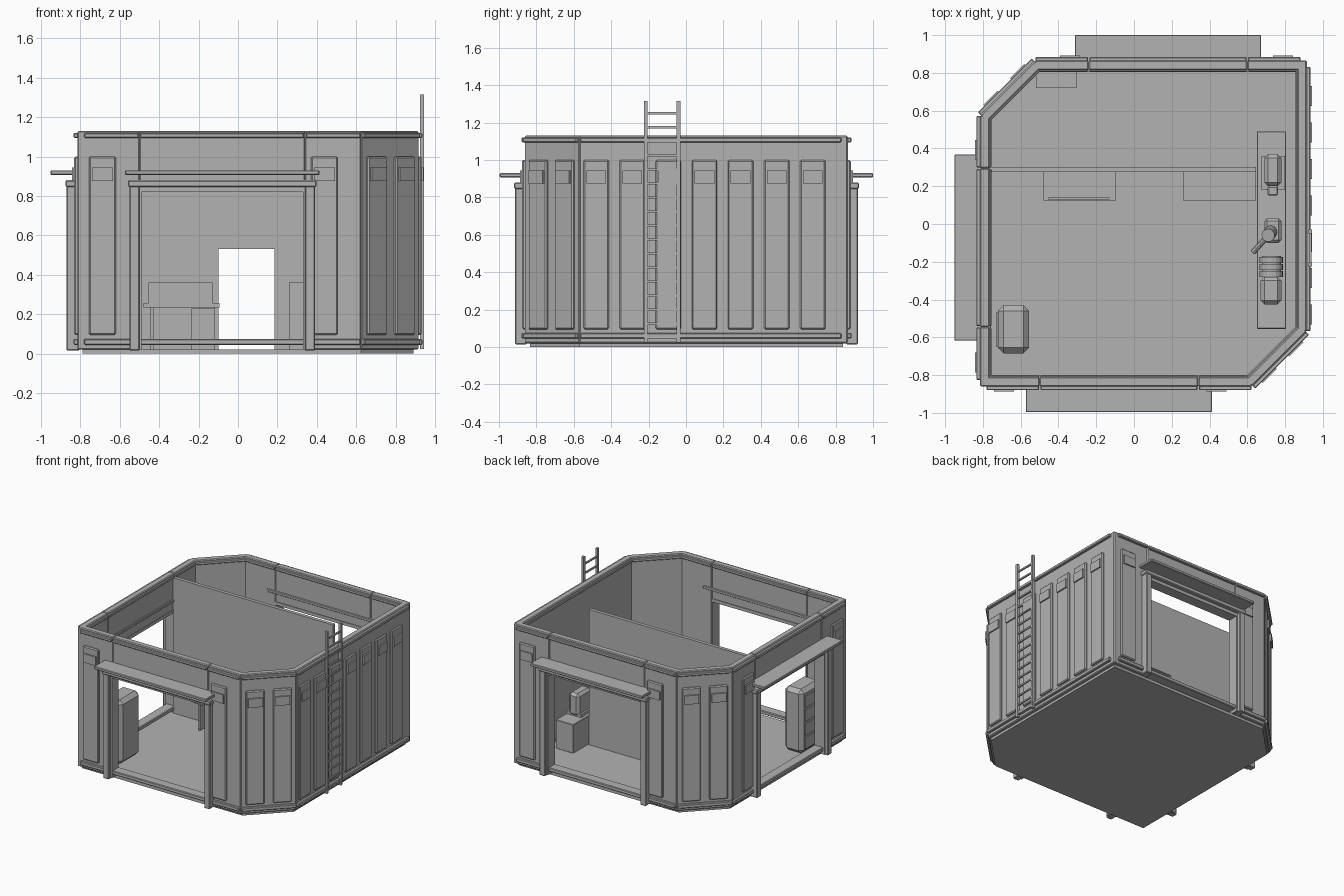
import bpy, bmesh, math
from mathutils import Vector, Matrix

if "Cube" in bpy.data.objects:
    bpy.data.objects.remove(bpy.data.objects["Cube"], do_unlink=True)

grey = bpy.data.materials.new("plain_grey")
grey.use_nodes = True
grey.diffuse_color = (0.45, 0.45, 0.45, 1)
grey.node_tree.nodes["Principled BSDF"].inputs["Base Color"].default_value = (0.45, 0.45, 0.45, 1)


def add(name, bm, bevel=0):
    bmesh.ops.recalc_face_normals(bm, faces=bm.faces)
    mesh = bpy.data.meshes.new(name)
    bm.to_mesh(mesh)
    bm.free()
    mesh.materials.append(grey)
    ob = bpy.data.objects.new(name, mesh)
    bpy.context.collection.objects.link(ob)
    if bevel:
        mod = ob.modifiers.new("bevel", "BEVEL")
        mod.width = bevel
        mod.segments = 1
    return ob


def box(name, xs, ys, zs, frame=Matrix(), bevel=0):
    bm = bmesh.new()
    bmesh.ops.create_cube(bm, size=1)
    for v in bm.verts:
        v.co = frame @ Vector([(r[0] + r[1]) / 2 + c * (r[1] - r[0]) for c, r in zip(v.co, (xs, ys, zs))])
    return add(name, bm, bevel)


def cylinder(name, a, b, radius, sides=12):
    a, b = Vector(a), Vector(b)
    bm = bmesh.new()
    rot = (b - a).to_track_quat("Z", "Y").to_matrix().to_4x4()
    bmesh.ops.create_cone(bm, cap_ends=True, segments=sides, radius1=radius, radius2=radius,
                          depth=(b - a).length, matrix=Matrix.Translation((a + b) / 2) @ rot)
    return add(name, bm)


def wall_frame(start, end, outward):
    """Local x runs along the wall, local y points outward from its outer face."""
    u = (Vector(end) - Vector(start)).normalized()
    n = Vector(outward).normalized()
    return Matrix(((u.x, n.x, 0, start[0]), (u.y, n.y, 0, start[1]), (0, 0, 1, 0), (0, 0, 0, 1)))


# Plan corners: two square corners and two cut corners
L, R, F, B = -0.815, 0.915, -0.86, 0.865
CUT = 0.29
THICK = 0.05
TOP = 1.13
GAP = 0.004


def rails(name, f, t0, t1, threshold=True):
    box(name + "_top_rail", (t0 + GAP, t1 - GAP), (-0.06, 0.02), (1.095, 1.12), f, 0.005)
    if threshold:
        box(name + "_base_rail", (t0 + GAP, t1 - GAP), (-0.06, 0.02), (0.045, 0.075), f, 0.005)


def raised_panel(name, f, t):
    box(name + "_raised_panel", (t - 0.068, t + 0.068), (-0.01, 0.016), (0.095, 1.0), f, 0.007)
    box(name + "_panel_tag", (t - 0.053, t + 0.053), (0, 0.027), (0.875, 0.945), f)


def solid_wall(name, f, length, panels, joints):
    box(name + "_core", (0, length), (-THICK, 0), (0.02, TOP), f, 0.006)
    for a, b in zip(joints, joints[1:]):
        rails(name, f, a, b)
    for t in panels:
        raised_panel(name, f, t)


def door_wall(name, f, length):
    d0, d1 = 0.315, 1.155
    # Flanks and header
    box(name + "_flank", (0, d0), (-THICK, 0), (0.02, TOP), f, 0.006)
    box(name + "_flank", (d1, length), (-THICK, 0), (0.02, TOP), f, 0.006)
    box(name + "_header", (d0, d1), (-THICK, 0), (0.83, TOP), f, 0.006)
    for a, b in ((0.03, d0), (d0, d1), (d1, length)):
        rails(name, f, a, b)
    for t in (0.127, 1.253):
        raised_panel(name, f, t)
    # Door surround
    for a, b, s in ((d0, d0 - 0.05, 1), (d1, d1 + 0.05, -1)):
        box(name + "_door_post", sorted((a, b)), (-0.01, 0.055), (0.015, 0.85), f, 0.005)
        box(name + "_door_jamb", sorted((a, a + s * 0.01)), (-0.055, 0.03), (0.02, 0.83), f)
    box(name + "_door_head", (d0, d1), (-0.055, 0.03), (0.82, 0.845), f)
    box(name + "_lintel", (d0 - 0.058, d1 + 0.058), (-0.01, 0.06), (0.845, 0.88), f, 0.006)
    # Awning slab passes through the wall
    box(name + "_awning", (d0 - 0.073, d1 + 0.073), (-0.058, 0.136), (0.907, 0.93), f, 0.004)


# Outer walls
front_len, side_len = R - CUT - L, B - CUT - F
door_wall("front_wall", wall_frame((L, F), (R, F), (0, -1)), front_len)
door_wall("back_wall", wall_frame((R, B), (L, B), (0, 1)), front_len)
door_wall("right_wall", wall_frame((L, F), (L, B), (-1, 0)), side_len)
solid_wall("left_wall", wall_frame((R, B), (R, F), (1, 0)), side_len,
           [0.187 + i * 0.193 for i in range(7)], (0.03, side_len))
cut_len = CUT * math.sqrt(2)
cut_joints = (0, cut_len)
cut_panels = [cut_len / 2 + s * 0.1 for s in (-1, 1)]
solid_wall("front_cut_wall", wall_frame((R - CUT, F), (R, F + CUT), (1, -1)), cut_len, cut_panels, cut_joints)
solid_wall("back_cut_wall", wall_frame((L + CUT, B), (L, B - CUT), (-1, 1)), cut_len, cut_panels, cut_joints)

# Floor slab
i = 0.025
outline = [(L + i, F + i), (R - CUT, F + i), (R - i, F + CUT), (R - i, B - i), (L + CUT, B - i), (L + i, B - CUT)]
bm = bmesh.new()
slab = bm.faces.new([bm.verts.new((x, y, 0)) for x, y in outline])
ext = bmesh.ops.extrude_face_region(bm, geom=[slab])
bmesh.ops.translate(bm, vec=(0, 0, 0.022),
                    verts=[v for v in ext["geom"] if isinstance(v, bmesh.types.BMVert)])
add("floor", bm)

# Partition with a doorway
py = (0.275, 0.303)
box("partition_right", (L + THICK, -0.1), py, (0.02, 1.1))
box("partition_left", (0.185, 0.645), py, (0.02, 1.1))
box("partition_header", (-0.1, 0.185), py, (0.53, 1.1))

# Ladder
for y in (-0.215, -0.04):
    box("ladder_rail", (0.923, 0.943), (y - 0.01, y + 0.01), (0.025, 1.315))
for k in range(17):
    z = 0.05 + k * 0.075
    box("ladder_rung", (0.927, 0.939), (-0.215, -0.04), (z - 0.006, z + 0.006))

# Desk with drawers and a screen panel
box("desk_top", (-0.48, -0.095), (0.125, 0.275), (0.235, 0.257))
box("desk_leg", (-0.445, -0.43), (0.135, 0.27), (0.02, 0.235))
box("desk_drawers", (-0.235, -0.12), (0.135, 0.27), (0.02, 0.23))
box("desk_back", (-0.43, -0.12), (0.26, 0.275), (0.02, 0.235))
box("desk_screen", (-0.455, -0.13), (0.13, 0.14), (0.257, 0.36))

# Storage
box("low_cabinet", (0.26, 0.645), (0.125, 0.275), (0.02, 0.36))
box("back_cabinet", (-0.52, -0.305), (0.72, 0.813), (0.02, 0.36))

# Tall locker with a chamfered top and drawer fronts
box("tall_locker", (-0.72, -0.555), (-0.685, -0.43), (0.02, 0.53), bevel=0.03)
for k in range(4):
    z = 0.06 + k * 0.11
    box("locker_drawer", (-0.728, -0.715), (-0.65, -0.465), (z, z + 0.09))

# Workbench and machines
bench = 0.25
box("workbench", (0.65, 0.805), (-0.555, 0.49), (0.02, bench), bevel=0.004)
box("press_body", (0.69, 0.78), (0.2, 0.37), (bench, 0.43), bevel=0.02)
box("press_nose", (0.708, 0.762), (0.15, 0.2), (bench + 0.03, 0.37), bevel=0.006)
box("press_base", (0.675, 0.8), (0.18, 0.36), (bench, 0.275))
box("arm_base", (0.69, 0.78), (-0.1, 0.03), (bench, 0.32), bevel=0.015)
cylinder("arm_column", (0.725, -0.04, 0.3), (0.71, -0.06, 0.42), 0.035)
cylinder("arm_lever", (0.72, -0.05, 0.4), (0.63, -0.15, 0.36), 0.015, 8)
box("motor_body", (0.67, 0.78), (-0.425, -0.28), (bench, 0.41), bevel=0.02)
for k in range(3):
    y = -0.28 + k * 0.037
    cylinder("motor_ring", (0.727, y, 0.315), (0.727, y + 0.03, 0.315), 0.063, 16)
cylinder("motor_shaft", (0.727, -0.28, 0.315), (0.727, -0.17, 0.315), 0.05, 16)
